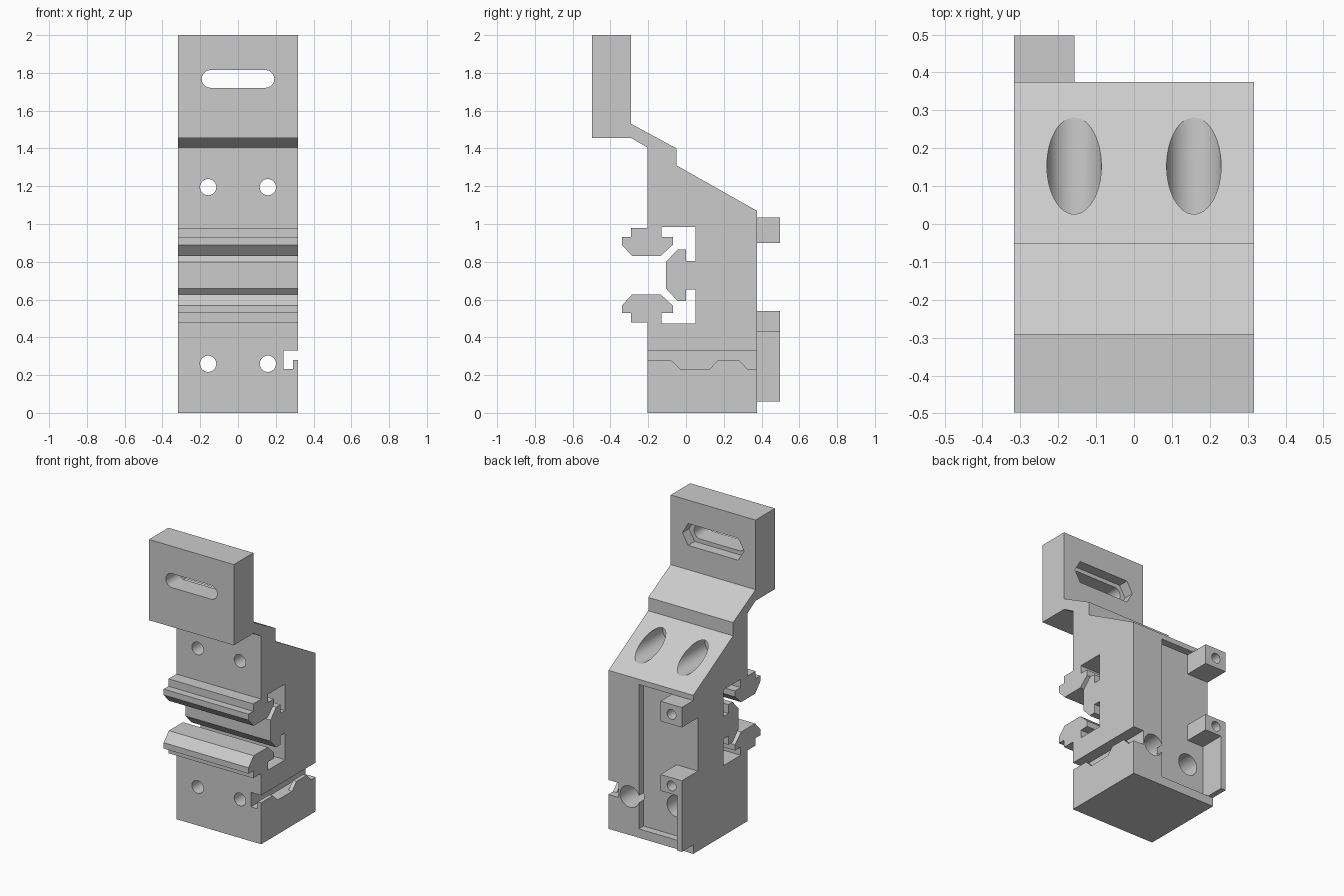
import bpy
import bmesh
from math import cos, sin, pi

if "Cube" in bpy.data.objects:
    bpy.data.objects.remove(bpy.data.objects["Cube"])

grey = bpy.data.materials.new("plain grey")
grey.use_nodes = True
grey.diffuse_color = (0.6, 0.6, 0.6, 1)
grey.node_tree.nodes["Principled BSDF"].inputs["Base Color"].default_value = (0.6, 0.6, 0.6, 1)

W = 0.317            # half width
FRONT, BACK, REAR = -0.205, 0.375, 0.497
RECESS = 0.325       # floor of the rear recess


def prism(name, outline, axis, start, end):
    """Extrude an outline along x (outline is y, z) or y (outline is x, z)."""
    bm = bmesh.new()
    place = (lambda a, b: (start, a, b)) if axis == "x" else (lambda a, b: (a, start, b))
    face = bm.faces.new([bm.verts.new(place(a, b)) for a, b in outline])
    ext = bmesh.ops.extrude_face_region(bm, geom=[face])
    verts = [v for v in ext["geom"] if isinstance(v, bmesh.types.BMVert)]
    d = end - start
    bmesh.ops.translate(bm, verts=verts, vec=(d, 0, 0) if axis == "x" else (0, d, 0))
    bmesh.ops.recalc_face_normals(bm, faces=bm.faces)
    mesh = bpy.data.meshes.new(name)
    bm.to_mesh(mesh)
    bm.free()
    obj = bpy.data.objects.new(name, mesh)
    obj.data.materials.append(grey)
    bpy.context.collection.objects.link(obj)
    return obj


def box(name, x0, x1, y0, y1, z0, z1):
    return prism(name, [(x0, z0), (x1, z0), (x1, z1), (x0, z1)], "y", y0, y1)


def bore(name, x, z, r, y0, y1):
    ring = [(x + r * cos(i * pi / 24), z + r * sin(i * pi / 24)) for i in range(48)]
    return prism(name, ring, "y", y0, y1)


def combine(target, tool, operation="DIFFERENCE"):
    mod = target.modifiers.new("shape", "BOOLEAN")
    mod.operation = operation
    mod.solver = "EXACT"
    mod.object = tool
    bpy.context.view_layer.objects.active = target
    bpy.ops.object.modifier_apply(modifier=mod.name)
    bpy.data.objects.remove(tool)


# Body with hanging tab, sloped back and the two hooked front rails
upper_rail = [(FRONT, 0.98), (-0.29, 0.98), (-0.29, 0.93), (-0.34, 0.93), (-0.34, 0.89),
              (-0.285, 0.83), (-0.135, 0.83), (-0.07, 0.89), (-0.07, 0.93), (-0.13, 0.93),
              (-0.13, 0.985), (0.05, 0.985), (0.05, 0.805), (0, 0.805), (0, 0.865),
              (-0.045, 0.865), (-0.105, 0.8)]
middle = 0.729
lower_rail = [(y, 2 * middle - z) for y, z in reversed(upper_rail)]
tab = [(BACK, 0), (BACK, 1.07), (-0.05, 1.31), (-0.05, 1.4), (-0.29, 1.53), (-0.29, 2),
       (-0.497, 2), (-0.497, 1.455), (-0.29, 1.455), (FRONT, 1.405)]
body = prism("clamp_body", tab + upper_rail + lower_rail + [(FRONT, 0)], "x", -W, W)

# Rear recess, open towards the right side
combine(body, box("recess", -0.5, 0.09, RECESS, 0.6, 0.06, 1.035))

# Rear lugs and the thin fin under the lower one
for z0, z1 in ((0.9, 1.035), (0.43, 0.54)):
    lug = box("lug", -W, -0.157, RECESS - 0.02, REAR, z0, z1)
    combine(body, lug, "UNION")
    combine(body, bore("lug_hole", -0.24, (z0 + z1) / 2, 0.033, RECESS + 0.02, 0.6))
combine(body, box("fin", -W, -0.28, RECESS - 0.02, REAR, 0.06, 0.43), "UNION")

# Screw holes with wide counterbores from behind
for x in (-0.158, 0.158):
    for z in (0.26, 1.195):
        combine(body, bore("screw_hole", x, z, 0.043, -0.4, 0.2))
        combine(body, bore("counterbore", x, z, 0.072, -0.08, 0.6))

# Side groove with a pocket behind a toothed lip
lip = [(-0.6, 0.33), (-0.6, 0.28), (-0.08, 0.28), (-0.03, 0.232), (0.125, 0.232),
       (0.17, 0.28), (0.28, 0.28), (0.325, 0.232), (0.6, 0.232), (0.6, 0.33)]
combine(body, box("pocket", 0.24, 0.29, -0.6, 0.6, 0.232, 0.33))
combine(body, prism("groove", lip, "x", 0.26, 0.5))

# Rounded slot in the tab with a hexagonal-ended nut pocket behind
def slot_outline(half, z, r, steps):
    right = [(half + r * cos(a), z + r * sin(a))
             for a in (-pi / 2 + pi * i / steps for i in range(steps + 1))]
    return right + [(-x, 2 * z - h) for x, h in right]


nut = [(0.23, 1.768), (0.187, 1.842), (-0.187, 1.842),
       (-0.23, 1.768), (-0.187, 1.694), (0.187, 1.694)]
combine(body, prism("tab_slot", slot_outline(0.145, 1.768, 0.047, 20), "y", -0.7, -0.1))
combine(body, prism("nut_pocket", nut, "y", -0.36, -0.1))

# Smooth the bores, keep machined edges sharp
bpy.ops.object.select_all(action="DESELECT")
body.select_set(True)
bpy.context.view_layer.objects.active = body
bpy.ops.object.shade_smooth_by_angle(angle=pi / 7)
